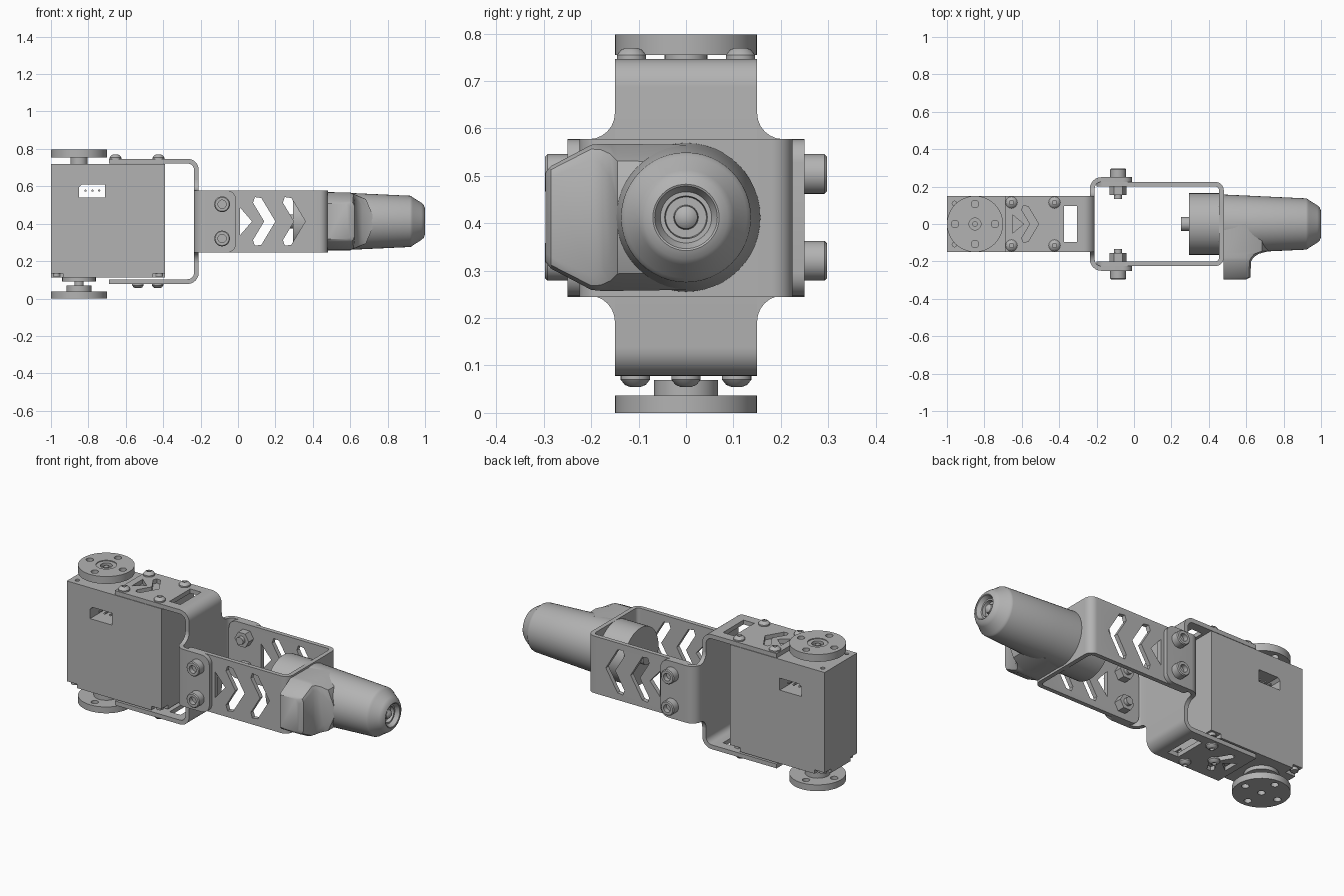
import bpy, bmesh, math
from mathutils import Vector

cube = bpy.data.objects.get("Cube")
if cube:
    bpy.data.objects.remove(cube)

grey = bpy.data.materials.new("metal grey")
grey.use_nodes = True
COLOR = (0.45, 0.45, 0.45, 1)
grey.diffuse_color = COLOR
grey.node_tree.nodes["Principled BSDF"].inputs["Base Color"].default_value = COLOR
MID = 0.4125  # height of the arm axis
T = 0.025     # sheet thickness


def finish(name, bm):
    bmesh.ops.recalc_face_normals(bm, faces=bm.faces)
    mesh = bpy.data.meshes.new(name)
    bm.to_mesh(mesh)
    bm.free()
    mesh.materials.append(grey)
    ob = bpy.data.objects.new(name, mesh)
    bpy.context.scene.collection.objects.link(ob)
    return ob


def prism(name, outlines, axis, lo, hi, round_x=None):
    """Extrude 2D outlines along an axis; optionally round the free corners at x = round_x."""
    bm = bmesh.new()
    at = {"x": lambda u, v, w: (w, u, v), "y": lambda u, v, w: (u, w, v),
          "z": lambda u, v, w: (u, v, w)}[axis]
    for pts in outlines:
        a = [bm.verts.new(at(u, v, lo)) for u, v in pts]
        b = [bm.verts.new(at(u, v, hi)) for u, v in pts]
        bm.faces.new(a)
        bm.faces.new(b)
        for i in range(len(a)):
            j = (i + 1) % len(a)
            bm.faces.new((a[i], a[j], b[j], b[i]))
    if round_x is not None:
        bmesh.ops.recalc_face_normals(bm, faces=bm.faces)
        es = [e for e in bm.edges if all(abs(v.co.x - round_x) < 1e-4 for v in e.verts)
              and abs(e.verts[0].co.z - e.verts[1].co.z) < 1e-4]
        bmesh.ops.bevel(bm, geom=es, offset=0.05, segments=6, profile=0.5, affect="EDGES")
    return finish(name, bm)


def lathe(name, profile, origin, direction=(0, 0, 1), n=32):
    """Turn (radius, height) points about a direction from an origin."""
    bm = bmesh.new()
    rings = []
    for r, t in profile:
        count = n if r > 0 else 1
        rings.append([bm.verts.new((r * math.cos(2 * math.pi * i / n),
                                    r * math.sin(2 * math.pi * i / n), t)) for i in range(count)])
    for a, b in zip(rings, rings[1:]):
        for i in range(n):
            quad = [a[i % len(a)], a[(i + 1) % len(a)], b[(i + 1) % len(b)], b[i % len(b)]]
            bm.faces.new(list(dict.fromkeys(quad)))
    ob = finish(name, bm)
    ob.data.transform(Vector(direction).to_track_quat("Z", "Y").to_matrix().to_4x4())
    ob.location = origin
    return ob


def rod(name, r, length, origin, direction=(0, 0, 1), n=32):
    return lathe(name, [(0, 0), (r, 0), (r, length), (0, length)], origin, direction, n)


def cut(ob, cutter):
    mod = ob.modifiers.new("cut", "BOOLEAN")
    mod.operation, mod.solver, mod.object = "DIFFERENCE", "EXACT", cutter
    dg = bpy.context.evaluated_depsgraph_get()
    mesh = bpy.data.meshes.new_from_object(ob.evaluated_get(dg))
    ob.modifiers.clear()
    ob.data = mesh
    bpy.data.objects.remove(cutter)


def rect(u0, u1, v0, v1):
    return [(u0, v0), (u1, v0), (u1, v1), (u0, v1)]


def circle(u, v, r, n=20):
    return [(u + r * math.cos(2 * math.pi * i / n), v + r * math.sin(2 * math.pi * i / n))
            for i in range(n)]


def chevron(tip, mid, k=1):
    arm = [(-0.075, 0.125), (-0.11, 0.13), (-0.12, 0.1)]
    half = [(0, 0)] + arm + [(-0.06, 0)]
    pts = half + [(u, -v) for u, v in arm[::-1]]
    return [(tip + k * u, mid + k * v) for u, v in pts]


def bend(x_open, x_web, half, r, end):
    """Half of a bent strip: open end, rounded corner, web."""
    s = 1 if x_web > x_open else -1
    arc = [(x_web - s * r * (1 - math.sin(a)), half - r * (1 - math.cos(a)))
           for a in [math.pi / 2 * i / 8 for i in range(9)]]
    return [(x_open, half)] + arc + [(x_web, end)]


def strip(x_open, x_web, half, r, end=None):
    """Closed outline of a U strip, or of one bent half when end is given."""
    s = 1 if x_web > x_open else -1
    e = 0 if end is None else end
    outer = bend(x_open, x_web, half, r, e)
    inner = bend(x_open, x_web - s * T, half - T, r - T, e)
    if end is None:
        outer = outer[:-1] + [(u, -v) for u, v in outer[-2::-1]]
        inner = inner[:-1] + [(u, -v) for u, v in inner[-2::-1]]
    return outer + inner[::-1]


# Servo body: two stacked shells, a through socket, corner notches and pins
upper = prism("servo_upper_case", [rect(-1, -0.39, -0.15, 0.15)], "z", 0.27, 0.72)
slot = [(-0.85, 0.54), (-0.71, 0.54), (-0.71, 0.61), (-0.835, 0.61), (-0.85, 0.595)]
cut(upper, prism("slot_cutter", [slot], "y", -0.2, 0.2))
cut(upper, prism("hole_cutter", [circle(-0.96, y, 0.012) for y in (-0.11, 0.11)], "z", 0.69, 0.8))
lower = prism("servo_lower_case", [rect(-1, -0.39, -0.15, 0.15)], "z", 0.112, 0.27)
notches = [rect(x - 0.035, x + 0.035, y - 0.035, y + 0.035)
           for x in (-0.97, -0.42) for y in (-0.125, 0.125)]
cut(lower, prism("notch_cutter", notches, "z", 0.05, 0.135))
for x in (-0.97, -0.42):
    for y in (-0.12, 0.12):
        rod("case_screw", 0.02, 0.017, (x, y, 0.118))
for x in (-0.815, -0.778, -0.742):
    rod("connector_pin", 0.006, 0.24, (x, -0.12, 0.577), (0, 1, 0), 8)

# Servo horns, above and below
holes = [(-0.85 + 0.107 * a, 0.107 * b) for a, b in ((1, 0), (-1, 0), (0, 1), (0, -1))]
top_horn = lathe("top_horn", [(0, 0), (0.15, 0), (0.15, 0.043), (0.055, 0.043), (0.055, 0.038),
                              (0.032, 0.038), (0.032, 0.02), (0, 0.02)], (-0.85, 0, 0.755), n=48)
low_horn = rod("bottom_horn", 0.15, 0.037, (-0.85, 0, 0), n=48)
for horn, z, extra in ((top_horn, 0.75, []), (low_horn, -0.02, [(-0.85, 0)])):
    cut(horn, prism("horn_cutter", [circle(u, v, 0.02) for u, v in holes + extra], "z", z, z + 0.1))
rod("top_hub", 0.045, 0.04, (-0.85, 0, 0.717))
rod("top_horn_screw", 0.016, 0.015, (-0.85, 0, 0.773), n=6)
rod("bottom_hub", 0.067, 0.033, (-0.85, 0, 0.036))
rod("bottom_neck", 0.025, 0.03, (-0.85, 0, 0.068))
rod("bottom_boss", 0.09, 0.025, (-0.85, 0, 0.09))

# Cross bracket: flanges around the servo, tabs folded the other way
flanges = [(u, v + MID) for u, v in strip(-0.69, -0.21, 0.3345, 0.06)]
cross = prism("servo_bracket", [flanges], "y", -0.15, 0.15)
window = [rect(-0.375, -0.305, -0.095, 0.095), [(-0.65, -0.05), (-0.59, 0), (-0.65, 0.05)],
          chevron(-0.51, 0, 0.75)]
cut(cross, prism("window_cutter", window, "z", 0, 0.9))
for s in (-1, 1):
    tab = [(u, v * s) for u, v in strip(-0.01, -0.235, 0.25, 0.06, 0.15)]
    prism("bracket_tab", [tab], "z", 0.245, 0.578, round_x=-0.01)
    for zs in (-1, 1):
        arc = [(0.205 - 0.055 * math.sin(a), 0.22 - 0.055 * math.cos(a))
               for a in [math.pi / 2 * i / 6 for i in range(7)]]
        gusset = [(s * u, MID + zs * v) for u, v in [(0.15, 0.165)] + arc]
        prism("bracket_fillet", [gusset], "x", -0.235, -0.21)

# Arm bracket with chevron windows
arm = prism("arm_bracket", [strip(-0.2, 0.48, 0.225, 0.045)], "z", 0.245, 0.578, round_x=-0.2)
pattern = [[(0.01, MID - 0.075), (0.075, MID), (0.01, MID + 0.075)],
           chevron(0.2, MID), chevron(0.36, MID)]
cut(arm, prism("chevron_cutter", pattern, "y", -0.4, 0.4))

# Bolts and nuts joining the brackets
for s in (-1, 1):
    for z in (MID - 0.0915, MID + 0.0915):
        lathe("socket_bolt", [(0, 0), (0.042, 0), (0.042, 0.042), (0.037, 0.047), (0.022, 0.047),
                              (0.022, 0.02), (0, 0.02)], (-0.085, s * 0.25, z), (0, s, 0))
        rod("bolt_shank", 0.022, 0.12, (-0.085, s * 0.135, z), (0, s, 0), 20)
        rod("nut", 0.046, 0.045, (-0.085, s * 0.155, z), (0, s, 0), 6)

# Domed screws holding the flanges
dome = [(0, 0), (0.031, 0), (0.031, 0.008), (0.022, 0.019), (0.012, 0.023), (0.012, 0.012), (0, 0.012)]
for x in (-0.655, -0.425):
    for y in (-0.115, 0.115):
        lathe("top_screw", dome, (x, y, 0.747), n=24)
for x, y in ((-0.535, 0), (-0.43, -0.107), (-0.43, 0.107)):
    lathe("bottom_screw", dome, (x, y, 0.078), (0, 0, -1), 24)

# Nozzle barrel, its motor and shaft
barrel = [(0, 0), (0.157, 0), (0.157, 0.008), (0.151, 0.14), (0.137, 0.44), (0.134, 0.449),
          (0.128, 0.455), (0.1, 0.5), (0.088, 0.513), (0.07, 0.52), (0.066, 0.518), (0.054, 0.495),
          (0.045, 0.495), (0.043, 0.475), (0.026, 0.475), (0.024, 0.495), (0, 0.515)]
lathe("barrel", barrel, (0.48, 0, MID), (1, 0, 0), 48)
rod("motor", 0.165, 0.165, (0.293, 0, MID), (1, 0, 0), 48)
rod("motor_shaft", 0.038, 0.05, (0.25, 0, MID), (1, 0, 0), 24)

# Side housing blending into the barrel: (y, far x, half height, corner cut)
stations = [(-0.296, 0.6, 0.095, 0.02), (-0.285, 0.622, 0.108, 0.025), (-0.2, 0.626, 0.153, 0.03),
            (-0.18, 0.638, 0.155, 0.04), (-0.16, 0.665, 0.155, 0.07), (-0.145, 0.72, 0.155, 0.12),
            (0, 0.72, 0.153, 0.12)]
bm = bmesh.new()
loops = []
for y, x1, h, c in stations:
    side = [(0.478, h), (x1 - c, h), (x1 - c * 0.3, h - c * 0.3), (x1, h - c)]
    loops.append([bm.verts.new((x, y, MID + z)) for x, z in side + [(x, -z) for x, z in side[::-1]]])
for a, b in zip(loops, loops[1:]):
    for i in range(len(a)):
        j = (i + 1) % len(a)
        bm.faces.new((a[i], a[j], b[j], b[i]))
bm.faces.new(loops[0])
bm.faces.new(loops[-1])
finish("side_housing", bm)

# Smooth shading with crisp edges
for ob in bpy.context.scene.objects:
    if ob.type == "MESH":
        ob.select_set(True)
        bpy.context.view_layer.objects.active = ob
bpy.ops.object.shade_smooth_by_angle(angle=math.radians(32))
